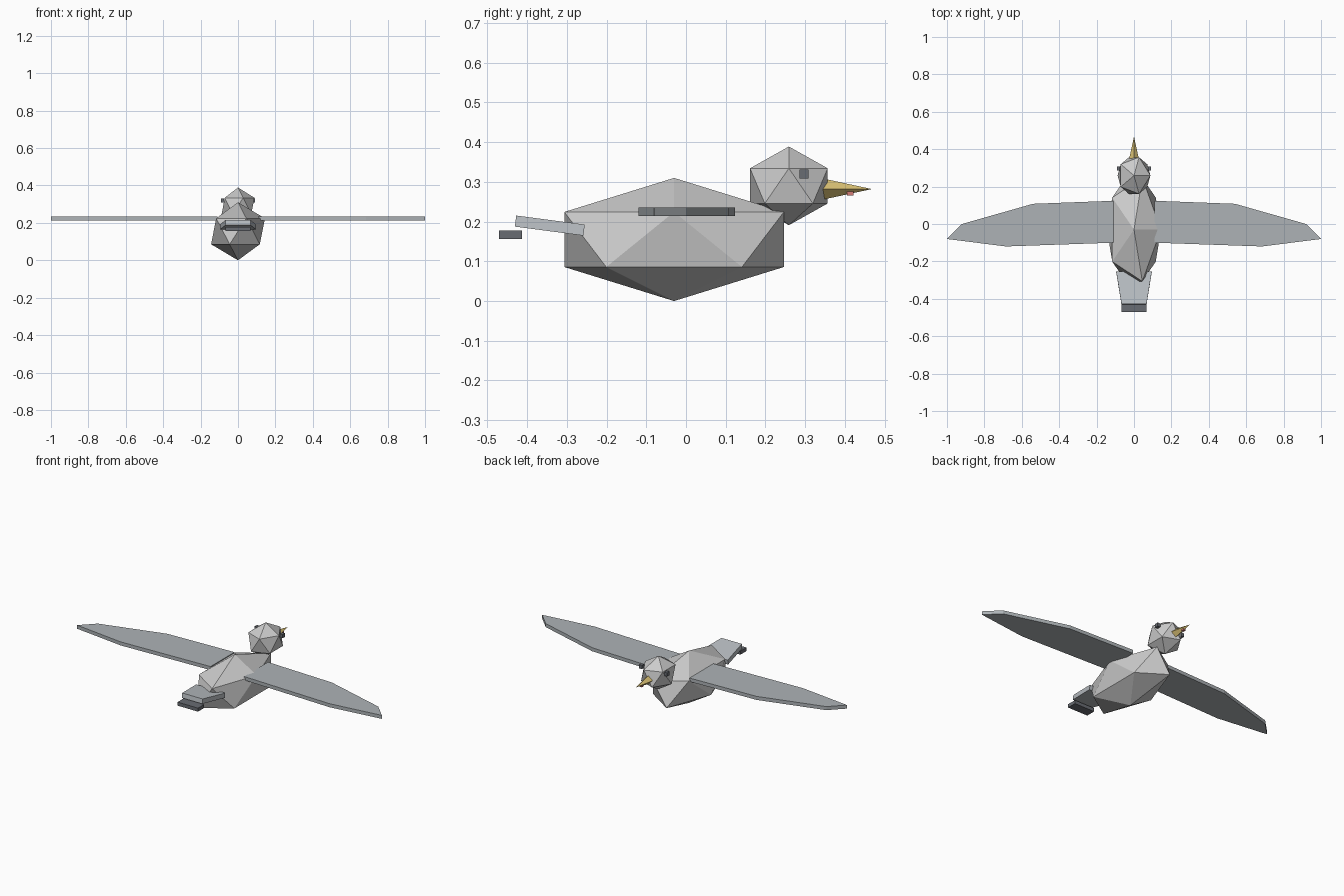
import bpy, bmesh, math

if "Cube" in bpy.data.objects:
    bpy.data.objects.remove(bpy.data.objects["Cube"])


def paint(ob, name, rgb):
    m = bpy.data.materials.get(name) or bpy.data.materials.new(name)
    m.diffuse_color = (*rgb, 1)
    m.use_nodes = True
    m.node_tree.nodes["Principled BSDF"].inputs["Base Color"].default_value = m.diffuse_color
    ob.data.materials.append(m)


GREY = ("pale_grey", (0.62, 0.62, 0.61))
WING = ("wing_grey", (0.42, 0.45, 0.47))
TAIL = ("tail_grey", (0.50, 0.53, 0.56))
DARK = ("dark_grey", (0.14, 0.15, 0.17))
GOLD = ("beak_gold", (0.72, 0.55, 0.18))
RED = ("red", (0.65, 0.2, 0.18))


def ball(name, loc, radii, mat):
    bpy.ops.mesh.primitive_ico_sphere_add(subdivisions=1, radius=1, location=loc)
    ob = bpy.context.object
    ob.name, ob.scale = name, radii
    paint(ob, *mat)
    return ob


def box(name, loc, size, mat):
    bpy.ops.mesh.primitive_cube_add(size=1, location=loc)
    ob = bpy.context.object
    ob.name, ob.scale = name, size
    paint(ob, *mat)
    return ob


def plate(name, outline, z0, z1, mat):
    """Flat outline in x/y extruded from z0 to z1."""
    bm = bmesh.new()
    face = bm.faces.new([bm.verts.new((x, y, z0)) for x, y in outline])
    ext = bmesh.ops.extrude_face_region(bm, geom=[face])["geom"]
    for v in ext:
        if isinstance(v, bmesh.types.BMVert):
            v.co.z = z1
    bmesh.ops.recalc_face_normals(bm, faces=bm.faces)
    me = bpy.data.meshes.new(name)
    bm.to_mesh(me)
    bm.free()
    ob = bpy.data.objects.new(name, me)
    bpy.context.collection.objects.link(ob)
    paint(ob, *mat)
    return ob


# Body and head
ball("body", (0, -0.03, 0.155), (0.161, 0.325, 0.155), GREY)
ball("head", (0, 0.259, 0.29), (0.098, 0.115, 0.099), GREY)

# Beak with a small red spot
bpy.ops.mesh.primitive_cone_add(vertices=4, radius1=0.028, depth=0.13,
                                location=(0, 0.403, 0.282),
                                rotation=(-math.pi / 2, 0, 0))
beak = bpy.context.object
beak.name = "beak"
paint(beak, *GOLD)
box("beak_spot", (0, 0.414, 0.271), (0.014, 0.016, 0.010), RED)

# Wings and eyes, one per side
wing = [(0.11, 0.124), (0.54, 0.108), (0.92, 0.0),
        (1.0, -0.08), (0.685, -0.12), (0.11, -0.10)]
for side, s in (("right", 1), ("left", -1)):
    plate(side + "_wing", [(s * x, y) for x, y in wing], 0.214, 0.235, WING)
    box(side + "_eye", (s * 0.083, 0.297, 0.32), (0.018, 0.022, 0.022), DARK)

# Tail, tilted up towards its end, and the dark band behind it
tail = plate("tail", [(-0.095, 0.087), (0.095, 0.087), (0.067, -0.087), (-0.067, -0.087)],
             -0.014, 0.014, TAIL)
tail.location = (0, -0.343, 0.19)
tail.rotation_euler.x = math.radians(-7.5)
box("tail_band", (0, -0.442, 0.167), (0.134, 0.057, 0.021), DARK)
